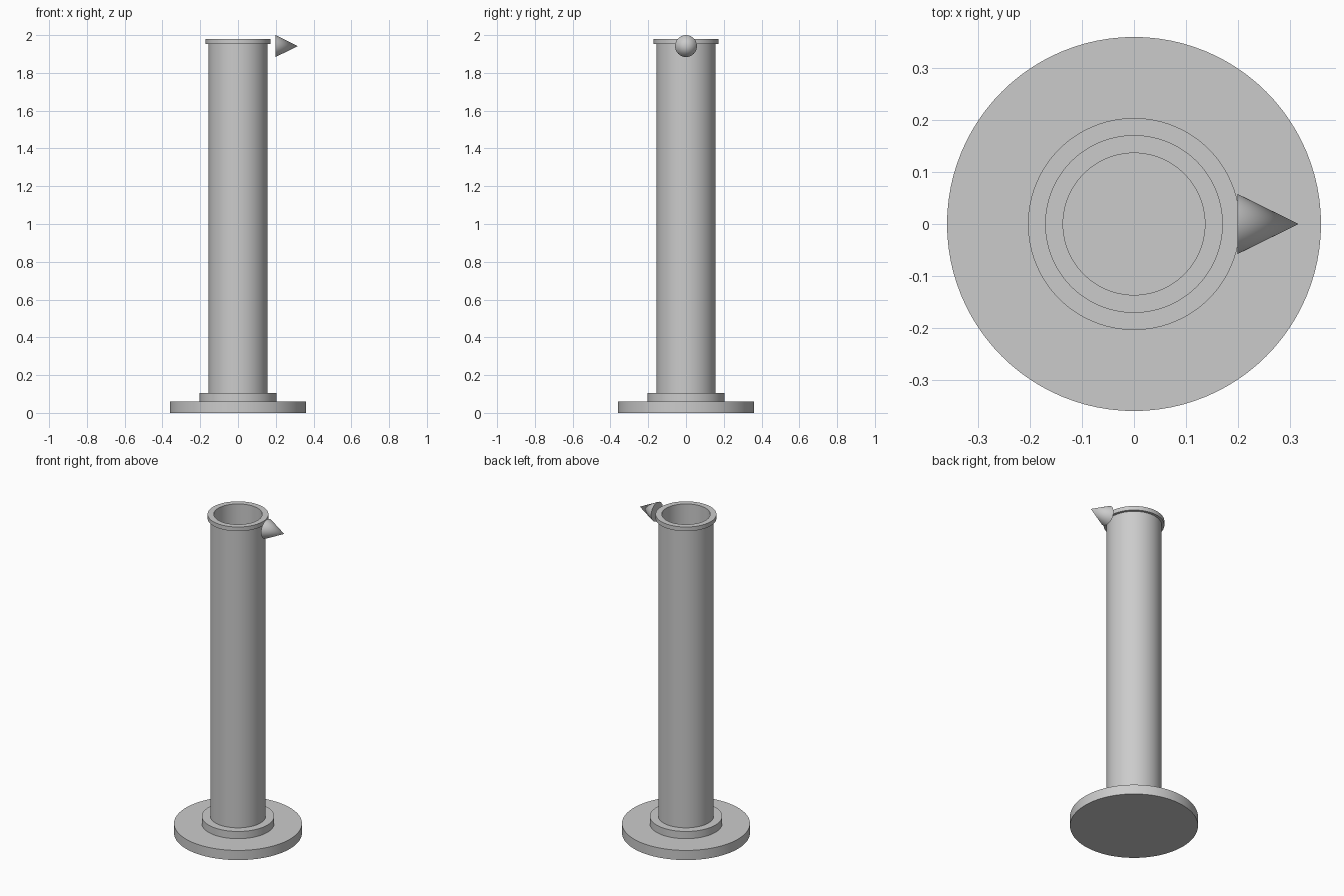
import bpy
import math

if "Cube" in bpy.data.objects:
    bpy.data.objects.remove(bpy.data.objects["Cube"])

SIDES = 96


def finish(obj, name):
    obj.name = name
    bpy.ops.object.shade_smooth_by_angle(angle=math.radians(35))
    return obj


def disc(name, radius, z0, z1):
    bpy.ops.mesh.primitive_cylinder_add(
        vertices=SIDES, radius=radius, depth=z1 - z0, location=(0, 0, (z0 + z1) / 2))
    return finish(bpy.context.object, name)


def lathe(name, profile):
    """Revolve a closed (radius, z) profile around the z axis."""
    n = len(profile)
    verts, faces = [], []
    for s in range(SIDES):
        a = 2 * math.pi * s / SIDES
        verts += [(r * math.cos(a), r * math.sin(a), z) for r, z in profile]
        t = (s + 1) % SIDES
        for i in range(n):
            j = (i + 1) % n
            faces.append((s * n + i, t * n + i, t * n + j, s * n + j))
    mesh = bpy.data.meshes.new(name)
    mesh.from_pydata(verts, [], faces)
    obj = bpy.data.objects.new(name, mesh)
    bpy.context.collection.objects.link(obj)
    bpy.ops.object.select_all(action='DESELECT')
    obj.select_set(True)
    bpy.context.view_layer.objects.active = obj
    return finish(obj, name)


# Foot and collar
disc("base_foot", 0.36, 0.0, 0.06)
disc("base_collar", 0.204, 0.06, 0.105)

# Hollow tube with its projecting rim
lathe("measuring_tube", [
    (0.156, 0.105), (0.156, 1.954), (0.171, 1.954),
    (0.171, 1.98), (0.1365, 1.98), (0.1365, 0.105)])

# Pouring spout: a cone pointing along +x
x0, x1 = 0.199, 0.317
bpy.ops.mesh.primitive_cone_add(
    vertices=48, radius1=0.058, radius2=0, depth=x1 - x0,
    location=((x0 + x1) / 2, 0, 1.942), rotation=(0, math.pi / 2, 0))
finish(bpy.context.object, "pouring_spout")
